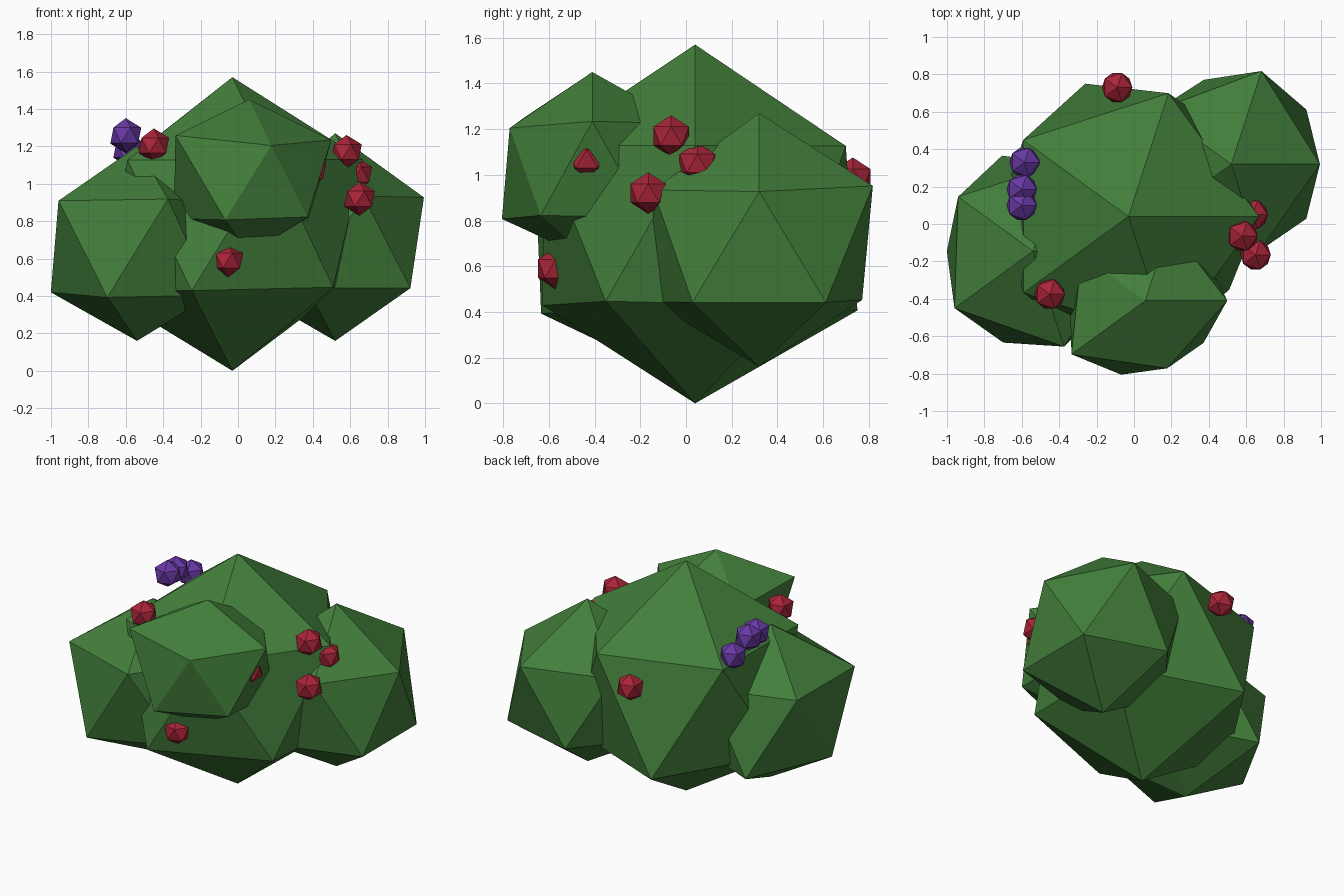
import bpy, bmesh, math
from mathutils import Vector

if "Cube" in bpy.data.objects:
    bpy.data.objects.remove(bpy.data.objects["Cube"], do_unlink=True)


def material(name, rgb):
    mat = bpy.data.materials.new(name)
    mat.use_nodes = True
    color = (*rgb, 1.0)
    mat.diffuse_color = color
    mat.node_tree.nodes["Principled BSDF"].inputs["Base Color"].default_value = color
    return mat


leaf_green = material("leaf green", (0.055, 0.21, 0.043))
berry_red = material("berry red", (0.40, 0.018, 0.04))
berry_purple = material("berry purple", (0.14, 0.04, 0.38))


def ring_order(vert):
    """Bottom tip, lower ring, upper ring, top tip; each ring counterclockwise."""
    angle = math.atan2(vert.co.y, vert.co.x)
    return round(vert.co.z, 1), round(angle, 2) % math.tau


def faceted_ball(name, center, radii, mat):
    """Twenty-sided ball whose corners sit at their own distance from the center."""
    bm = bmesh.new()
    bmesh.ops.create_icosphere(bm, subdivisions=1, radius=1.0)
    for vert, radius in zip(sorted(bm.verts, key=ring_order), radii):
        vert.co = vert.co.normalized() * radius
    mesh = bpy.data.meshes.new(name)
    bm.to_mesh(mesh)
    bm.free()
    mesh.materials.append(mat)
    obj = bpy.data.objects.new(name, mesh)
    obj.location = Vector(center)
    bpy.context.collection.objects.link(obj)
    return obj


# Leafy clumps: center, then corner distances for bottom, lower ring, upper ring, top
clumps = {
    "main_foliage": ((-0.03, 0.04, 0.78),
                     (0.78, 0.785, 0.835, 0.785, 0.785, 0.745,
                      0.78, 0.775, 0.778, 0.775, 0.78, 0.79)),
    "left_foliage": ((0.52, 0.32, 0.69),
                     (0.53, 0.555, 0.53, 0.55, 0.55, 0.555,
                      0.53, 0.585, 0.55, 0.55, 0.545, 0.58)),
    "right_foliage": ((-0.54, -0.145, 0.65),
                      (0.49, 0.55, 0.6, 0.515, 0.575, 0.55,
                       0.55, 0.55, 0.553, 0.58, 0.6, 0.55)),
    "front_foliage": ((0.06, -0.41, 1.015),
                      (0.39, 0.45, 0.45, 0.45, 0.465, 0.43,
                       0.49, 0.47, 0.47, 0.545, 0.425, 0.435)),
}
for name, (center, radii) in clumps.items():
    faceted_ball(name, center, radii, leaf_green)

# Berries
red_spots = [(-0.45, -0.375, 1.205), (0.58, -0.065, 1.17), (0.65, -0.165, 0.92),
             (0.635, 0.05, 1.05), (0.39, -0.435, 1.07), (-0.055, -0.57, 0.59),
             (-0.09, 0.73, 0.985)]
purple_spots = [(-0.585, 0.33, 1.18), (-0.6, 0.185, 1.255), (-0.6, 0.1, 1.26)]
for label, spots, mat in (("red_berry", red_spots, berry_red),
                          ("purple_berry", purple_spots, berry_purple)):
    for number, spot in enumerate(spots, 1):
        faceted_ball(f"{label}_{number}", spot, [0.091] * 12, mat)
